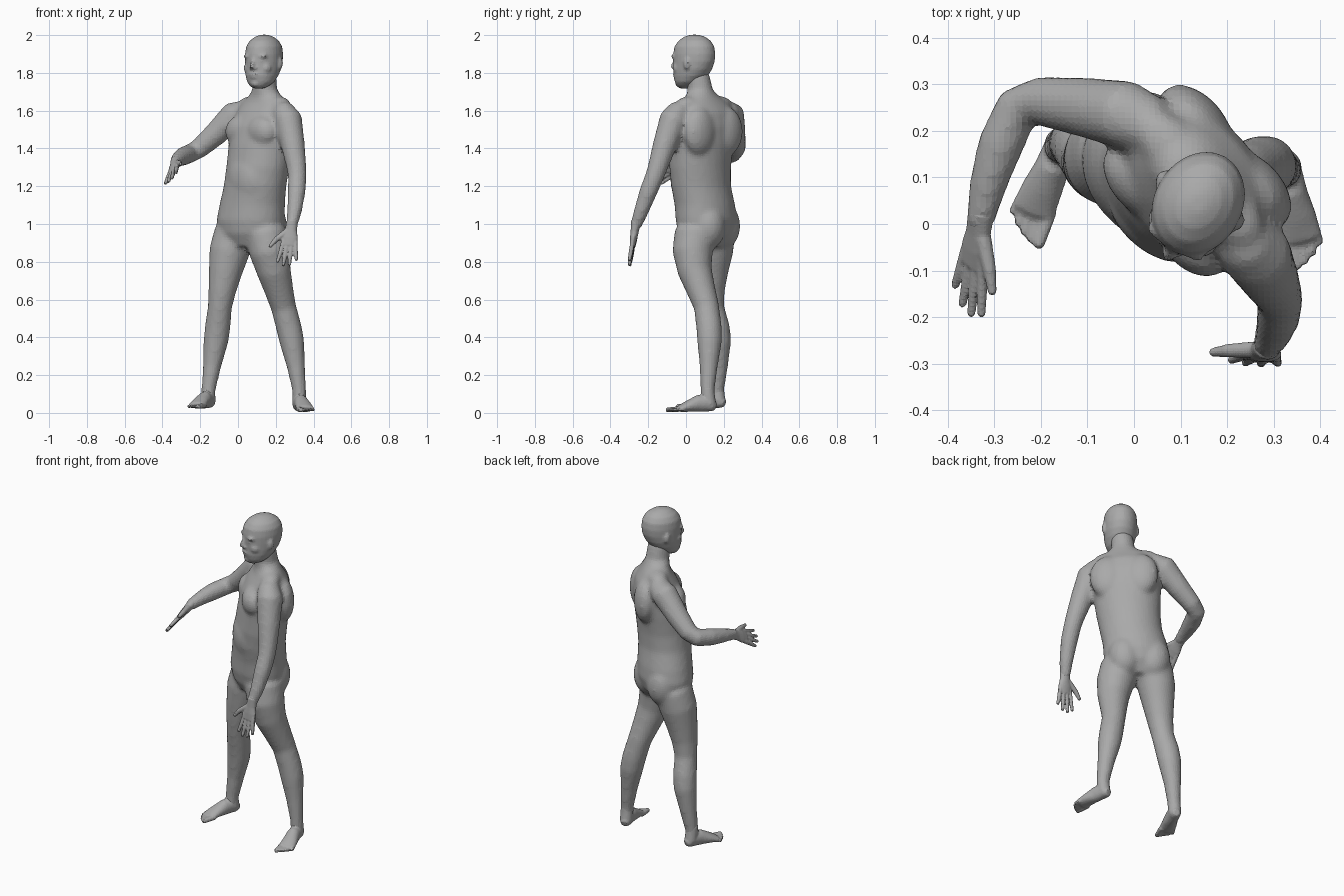
import bpy
import bmesh
from math import sin, cos, pi, radians
from mathutils import Vector, Matrix

UP = Vector((0, 0, 1))
if "Cube" in bpy.data.objects:
    bpy.data.objects.remove(bpy.data.objects["Cube"], do_unlink=True)

skin = bpy.data.materials.new("grey_skin")
skin.use_nodes = True
skin.diffuse_color = (0.4, 0.4, 0.4, 1)
skin.node_tree.nodes["Principled BSDF"].inputs["Base Color"].default_value = skin.diffuse_color


def facing(yaw):
    """Sideways and forward directions of a part turned by yaw degrees."""
    a = radians(yaw)
    return Vector((cos(a), -sin(a), 0)), Vector((-sin(a), -cos(a), 0))


def loft(bm, rings, sides=20):
    """Closed skin through elliptical rings (centre, axis u, axis v)."""
    loops = []
    for c, u, v in rings:
        angles = [2 * pi * i / sides for i in range(sides)]
        loops.append([bm.verts.new(c + u * cos(a) + v * sin(a)) for a in angles])
    for low, high in zip(loops, loops[1:]):
        for i in range(sides):
            j = (i + 1) % sides
            bm.faces.new((low[i], low[j], high[j], high[i]))
    bm.faces.new(loops[0][::-1])
    bm.faces.new(loops[-1])


def tube(bm, stations, side):
    """Limb along stations (x, y, z, radius[, thickness]) with rounded ends."""
    side = Vector(side)
    pts = [Vector(s[:3]) for s in stations]
    rings = []
    for i, s in enumerate(stations):
        t = (pts[min(i + 1, len(pts) - 1)] - pts[max(i - 1, 0)]).normalized()
        u = (side - t * side.dot(t)).normalized()
        ring = (pts[i], u * s[3], t.cross(u) * s[-1])
        end = (pts[i] + t * ring[2].length * (0.6 if i else -0.6), ring[1] * 0.6, ring[2] * 0.6)
        rings += [end, ring] if i == 0 else [ring]
        if i == len(pts) - 1:
            rings.append(end)
    loft(bm, rings)


def blob(bm, centre, axes, radii):
    """Ellipsoid along the given axes."""
    cols = [a * r for a, r in zip(axes, radii)]
    m = Matrix(cols).transposed().to_4x4()
    m.translation = centre
    bmesh.ops.create_icosphere(bm, subdivisions=3, radius=1, matrix=m)


def fuse(name, bm, voxel, smooth):
    """Blend the overlapping pieces into one faceted surface."""
    bmesh.ops.recalc_face_normals(bm, faces=bm.faces)
    mesh = bpy.data.meshes.new(name)
    bm.to_mesh(mesh)
    bm.free()
    obj = bpy.data.objects.new(name, mesh)
    bpy.context.collection.objects.link(obj)
    remesh = obj.modifiers.new("blend", 'REMESH')
    remesh.mode = 'VOXEL'
    remesh.voxel_size = voxel
    relax = obj.modifiers.new("relax", 'SMOOTH')
    relax.factor = 0.5
    relax.iterations = smooth
    deps = bpy.context.evaluated_depsgraph_get()
    baked = bpy.data.meshes.new_from_object(obj.evaluated_get(deps))
    obj.modifiers.clear()
    obj.data = baked
    baked.materials.clear()
    baked.materials.append(skin)
    for p in baked.polygons:
        p.use_smooth = False
        p.material_index = 0


# Torso and neck: z, centre x, centre y, half width, half depth, yaw
body = bmesh.new()
torso = [
    (.88, .06, .10, .10, .09, 28), (.95, .065, .105, .175, .135, 28),
    (1.02, .067, .107, .19, .152, 30), (1.1, .075, .1, .183, .15, 33),
    (1.2, .09, .08, .177, .147, 38), (1.3, .105, .075, .182, .147, 42),
    (1.42, .12, .082, .192, .146, 46), (1.52, .132, .088, .198, .138, 48),
    (1.59, .139, .097, .185, .115, 48), (1.64, .142, .095, .16, .085, 48),
    (1.675, .143, .087, .105, .072, 45), (1.71, .142, .076, .066, .067, 38),
    (1.8, .14, .06, .062, .063, 30)]
rings = []
for z, x, y, hw, hd, yaw in torso:
    w, f = facing(yaw)
    rings.append((Vector((x, y, z)), w * hw, f * hd))
loft(body, rings, 28)

# Belly, chest, shoulder blades, trapezius and buttocks
cw, cf = facing(48)
bw, bf = facing(40)
pw, pf = facing(28)
blob(body, Vector((.1, .075, 1.24)) + bf * .085, (bw, bf, UP), (.12, .07, .14))
chest = Vector((.132, .088, 1.49))
for s in (-1, 1):
    blob(body, chest + cf * .085 + cw * .082 * s, (cw, cf, UP), (.1, .064, .085))
    blob(body, chest - cf * .085 + cw * .095 * s, (cw, cf, UP), (.1, .062, .13))
    blob(body, chest + UP * .145 - cf * .012 + cw * .085 * s, (cw, cf, UP), (.1, .06, .045))
    blob(body, Vector((.066, .105, .99)) - pf * .06 + pw * .082 * s,
         (pw, pf, UP), (.095, .09, .125))

# Arms
tube(body, [(.04, .21, 1.595, .062), (-.02, .236, 1.577, .074), (-.12, .253, 1.475, .063),
            (-.205, .264, 1.40, .053), (-.25, .25, 1.375, .05), (-.287, .17, 1.36, .05),
            (-.312, .09, 1.345, .042), (-.332, .0, 1.325, .031)], UP)
tube(body, [(.235, -.035, 1.6, .062), (.265, -.066, 1.555, .075), (.29, -.112, 1.42, .064),
            (.31, -.15, 1.30, .053), (.314, -.167, 1.25, .05), (.31, -.2, 1.17, .048),
            (.298, -.24, 1.06, .039), (.283, -.268, .985, .03)], (1, 0, 0))

# Legs
tube(body, [(-.015, .15, .95, .112), (-.047, .142, .85, .107), (-.066, .135, .75, .09),
            (-.083, .132, .65, .074), (-.096, .138, .56, .064), (-.108, .165, .45, .068),
            (-.117, .174, .38, .066), (-.137, .174, .25, .049), (-.155, .166, .13, .038),
            (-.158, .164, .08, .037)], (1, 0, 0))
tube(body, [(.145, .05, .95, .112), (.167, .035, .85, .107), (.19, .047, .75, .091),
            (.217, .08, .65, .077), (.241, .109, .56, .067), (.27, .122, .45, .068),
            (.285, .125, .38, .066), (.306, .12, .25, .049), (.323, .115, .13, .038),
            (.325, .115, .07, .037)], (1, 0, 0))
fuse("body", body, .013, 8)

# Head: z, forward offset, half width, half depth
head = bmesh.new()
hw, hf = facing(30)
core = Vector((.137, .042, 0))
skull = [
    (1.718, .058, .028, .028), (1.732, .046, .052, .052), (1.752, .034, .072, .072),
    (1.785, .02, .084, .095), (1.82, .007, .091, .106), (1.86, 0, .094, .115),
    (1.9, -.002, .095, .117), (1.94, -.003, .09, .11), (1.97, -.004, .073, .09),
    (1.992, -.004, .045, .057), (2.002, -.004, .018, .022)]
loft(head, [(core + hf * o + UP * z, hw * a, hf * b) for z, o, a, b in skull], 28)


def face_blob(across, ahead, z, radii):
    blob(head, core + hw * across + hf * ahead + UP * z, (hw, hf, UP), radii)


# Nose, lips, chin, then paired brows, eyes, cheeks, nostrils and ears
nose = [(.104, 1.885, .011), (.116, 1.855, .012), (.129, 1.832, .0135)]
tube(head, [(*(core + hf * a + UP * z), r) for a, z, r in nose], hw)
face_blob(0, .107, 1.793, (.03, .013, .008))
face_blob(0, .104, 1.779, (.026, .014, .008))
face_blob(0, .09, 1.744, (.028, .02, .018))
for s in (-1, 1):
    face_blob(.036 * s, .093, 1.888, (.036, .017, .012))
    face_blob(.034 * s, .092, 1.864, (.018, .014, .011))
    face_blob(.045 * s, .066, 1.825, (.036, .032, .035))
    face_blob(.012 * s, .116, 1.825, (.011, .012, .009))
    face_blob(.095 * s, -.01, 1.85, (.012, .019, .032))
fuse("head", head, .0085, 3)


def hand(name, wrist, along, thumbward, spread, thumb_tip):
    """Palm, four fingers and a thumb."""
    bm = bmesh.new()
    wrist, d = Vector(wrist), Vector(along).normalized()
    a = Vector(thumbward)
    a = (a - d * a.dot(d)).normalized()

    def at(s, t):
        return tuple(wrist + d * s + a * t)

    tube(bm, [(*at(-.03, 0), .03, .028), (*at(.02, 0), .032, .022),
              (*at(.06, 0), .043, .019), (*at(.1, -.002), .04, .014)], a)
    for k, length in zip((1.5, .5, -.5, -1.5), (.1, .112, .104, .078)):
        root, tip = k * .021, k * spread
        mid = (root + tip) / 2
        start = .1 - abs(k) * .004
        tube(bm, [(*at(start - .02, root), .012), (*at(start + length / 2, mid), .0115),
                  (*at(start + length, tip), .009)], a)
    s, t = thumb_tip
    tube(bm, [(*at(.025, .018), .018), (*at(s * .65, t * .72), .0145),
              (*at(s, t), .0095)], a)
    fuse(name, bm, .005, 2)


hand("right_hand", (-.332, 0, 1.322), (-.13, -.87, -.42), (.6, 0, .8), .033, (.13, .075))
hand("left_hand", (.283, -.268, .985), (-.13, -.15, -.97), (-1, .1, .1), .033, (.118, .1))


def foot(name, ankle, along, floor, inner):
    """Ankle, sole from heel to ball, and five toes; inner is the big toe side."""
    bm = bmesh.new()
    base, d = Vector((*ankle, floor)), Vector((*along, 0)).normalized()
    a = d.cross(UP) * inner

    def at(s, t, z):
        return tuple(base + d * s + a * t + UP * z)

    tube(bm, [(*at(0, 0, .13), .034), (*at(-.002, 0, .09), .036), (*at(-.008, 0, .045), .037)], a)
    tube(bm, [(*at(-.025, 0, .036), .032, .032), (*at(.01, 0, .05), .036, .046),
              (*at(.05, 0, .048), .038, .045), (*at(.1, -.002, .035), .044, .032),
              (*at(.15, -.002, .021), .048, .019)], a)
    for i in range(5):
        t = .036 - i * .0195
        r = .015 if i == 0 else .0105
        reach = .212 - i * i * .0028
        tube(bm, [(*at(.135, t * .9, .019), r), (*at(reach, t, .014), r * .9)], a)
    fuse(name, bm, .0065, 3)


foot("right_foot", (-.158, .165), (-.38, -.92), .02, -1)
foot("left_foot", (.325, .115), (.2, -.98), .002, 1)
